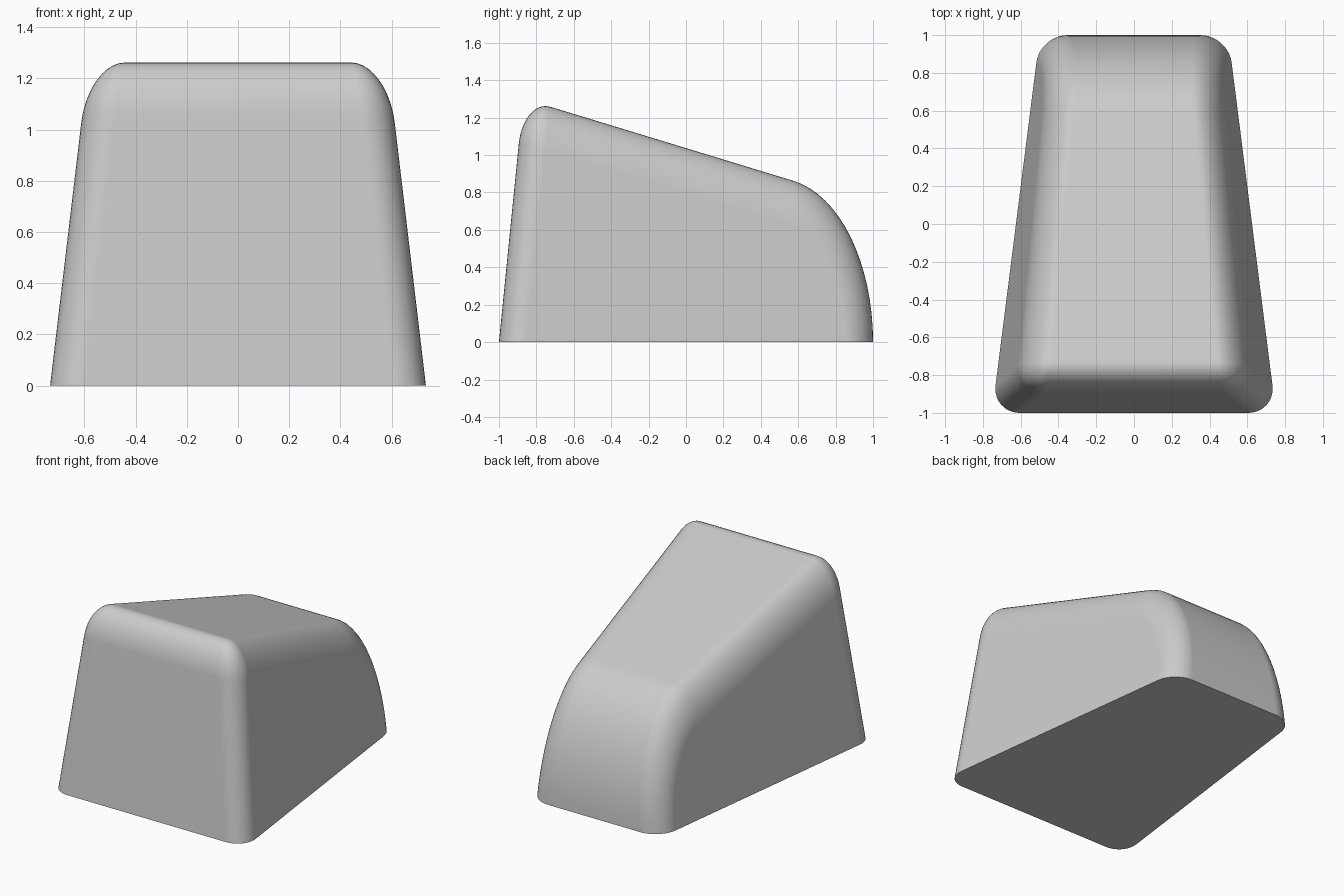
import bpy, bmesh, math

old = bpy.data.objects.get("Cube")
if old:
    bpy.data.objects.remove(old, do_unlink=True)

STRETCH = 1.7      # the rounding is circular before this upward stretch
ROUND = 0.145      # radius of the rounded edges
BACK = 0.515       # radius of the curved back
ARC_STEPS = 16


def half_width(y, z):
    # Sides taper toward the back and toward the top
    return 0.625 - 0.1265 * y - 0.18 * z


# Side profile: drafted front, sloping top, curved back
profile = [(-1, 0), (-0.87, 0.766)]
start = math.atan(1 / 0.179)
for i in range(ARC_STEPS + 1):
    a = start * (1 - i / ARC_STEPS)
    profile.append((1 - BACK + BACK * math.cos(a), BACK * math.sin(a)))

bm = bmesh.new()
right = [bm.verts.new((-half_width(y, z), y, z)) for y, z in profile]
left = [bm.verts.new((half_width(y, z), y, z)) for y, z in profile]
bm.faces.new(right)
bm.faces.new(left[::-1])
for i in range(len(profile)):
    j = (i + 1) % len(profile)
    bm.faces.new((right[i], left[i], left[j], right[j]))
bmesh.ops.recalc_face_normals(bm, faces=bm.faces)

# Round the side outlines and the front top edge, leaving the base sharp
front_top = {right[1], left[1]}
edges = []
for e in bm.edges:
    on_base = all(v.co.z < 0.001 for v in e.verts)
    along_side = e.verts[0].co.x * e.verts[1].co.x > 0
    if not on_base and (along_side or set(e.verts) == front_top):
        edges.append(e)
bmesh.ops.bevel(bm, geom=edges, offset=ROUND, offset_type='OFFSET', segments=10,
                profile=0.5, affect='EDGES', clamp_overlap=False)
bmesh.ops.scale(bm, vec=(1, 1, STRETCH), verts=bm.verts)
bmesh.ops.recalc_face_normals(bm, faces=bm.faces)

mesh = bpy.data.meshes.new("wedge_body")
bm.to_mesh(mesh)
bm.free()
body = bpy.data.objects.new("wedge_body", mesh)
bpy.context.collection.objects.link(body)

# Plain grey finish
grey = bpy.data.materials.new("light_grey")
grey.use_nodes = True
colour = (0.6, 0.6, 0.6, 1)
grey.diffuse_color = colour
grey.node_tree.nodes["Principled BSDF"].inputs["Base Color"].default_value = colour
mesh.materials.append(grey)

# Smooth shading with a crisp base edge
bpy.context.view_layer.objects.active = body
body.select_set(True)
bpy.ops.object.shade_smooth_by_angle(angle=math.radians(40))
weighted = body.modifiers.new("weighted_normals", 'WEIGHTED_NORMAL')
weighted.keep_sharp = True
